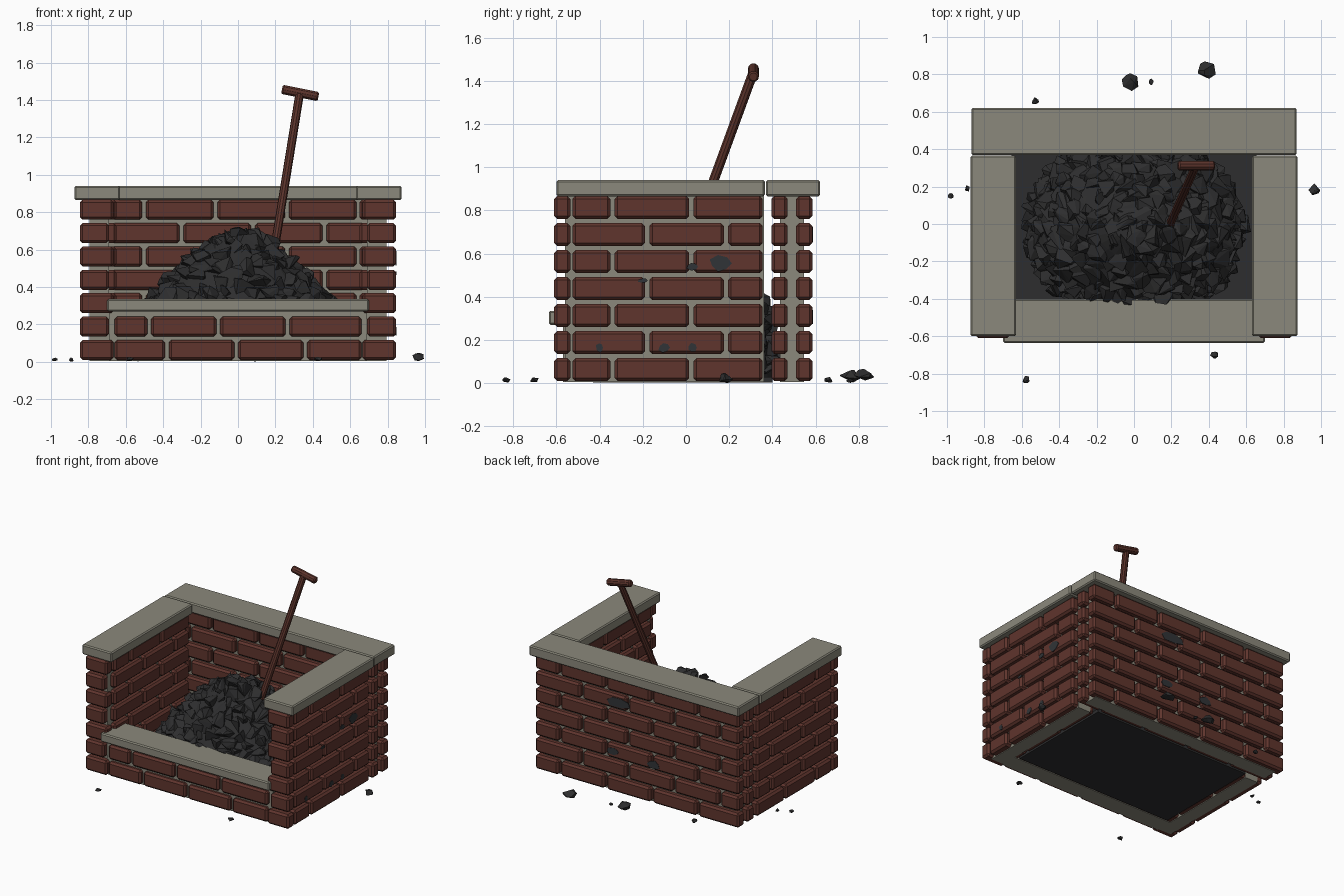
import bpy, bmesh, math, random
from mathutils import Vector, Matrix

random.seed(4)
cube = bpy.data.objects.get("Cube")
if cube:
    bpy.data.objects.remove(cube, do_unlink=True)


def material(name, rgb):
    m = bpy.data.materials.new(name)
    m.use_nodes = True
    m.diffuse_color = (*rgb, 1)
    bsdf = m.node_tree.nodes["Principled BSDF"]
    bsdf.inputs["Base Color"].default_value = (*rgb, 1)
    bsdf.inputs["Roughness"].default_value = 0.9
    return m


BRICK = material("red brick", (0.115, 0.035, 0.026))
STONE = material("grey stone", (0.26, 0.25, 0.2))
COAL = material("black coal", (0.027, 0.027, 0.028))
SOOT = material("soot", (0.03, 0.034, 0.038))
WOOD = material("brown wood", (0.105, 0.033, 0.024))


def finish(name, bm, mat, bevel=0):
    bmesh.ops.recalc_face_normals(bm, faces=bm.faces[:])
    mesh = bpy.data.meshes.new(name)
    bm.to_mesh(mesh)
    bm.free()
    mesh.materials.append(mat)
    ob = bpy.data.objects.new(name, mesh)
    bpy.context.collection.objects.link(ob)
    if bevel:
        mod = ob.modifiers.new("bevel", 'BEVEL')
        mod.width = bevel
        mod.segments = 1
        mod.limit_method = 'ANGLE'
    return ob


def box(bm, x, y, z):
    size = [b - a for a, b in (x, y, z)]
    mid = [(a + b) / 2 for a, b in (x, y, z)]
    bmesh.ops.create_cube(bm, size=1, matrix=Matrix.Translation(mid) @ Matrix.Diagonal((*size, 1)))


def slab(name, x, y, z, mat, bevel=0):
    bm = bmesh.new()
    box(bm, x, y, z)
    return finish(name, bm, mat, bevel)


def flip(span, side):
    return tuple(sorted(side * v for v in span))


def row_z(row):
    z = 0.01 + row * 0.125
    return z, z + 0.107


def spans(start, end, joint, pitch):
    """Split a course into bricks at regular joints."""
    cuts = [joint + pitch * k for k in range(-5, 6)]
    cuts = [start - 0.01] + [c for c in cuts if start + 0.06 < c < end - 0.06] + [end + 0.01]
    return [(a + 0.01, b - 0.01) for a, b in zip(cuts, cuts[1:])]


# Side walls: outer and inner brick faces, plus bricks across the front end
for side, label in ((1, "left"), (-1, "right")):
    bm = bmesh.new()
    for row in range(7):
        z = row_z(row)
        for y in spans(-0.525, 0.355, (-0.34, -0.18)[row % 2], 0.365):
            box(bm, flip((0.765, 0.845), side), y, z)
            box(bm, flip((0.65, 0.72), side), y, z)
        box(bm, flip(((0.665, 0.69)[row % 2], 0.845), side), (-0.61, -0.535), z)
    finish(label + "_wall_bricks", bm, BRICK, 0.014)
    slab(label + "_wall_mortar", flip((0.69, 0.795), side), (-0.56, 0.36), (0.005, 0.87), STONE)
    slab(label + "_wall_cap", flip((0.63, 0.875), side), (-0.6, 0.365), (0.865, 0.94), STONE, 0.008)

# Back wall
bm = bmesh.new()
for row in range(7):
    for x in spans(-0.845, 0.845, (-0.12, 0.08)[row % 2], 0.382):
        box(bm, x, (0.395, 0.47), row_z(row))
        box(bm, x, (0.51, 0.585), row_z(row))
finish("back_wall_bricks", bm, BRICK, 0.014)
slab("back_wall_mortar", (-0.795, 0.795), (0.435, 0.545), (0.005, 0.87), STONE)
slab("back_wall_cap", (-0.87, 0.87), (0.37, 0.62), (0.865, 0.94), STONE, 0.008)

# Low front wall and its ledge
bm = bmesh.new()
for row in range(2):
    for x in spans(-0.66, 0.66, (-0.01, -0.105)[row], 0.37):
        box(bm, x, (-0.6, -0.53), row_z(row))
        box(bm, x, (-0.48, -0.41), row_z(row))
finish("front_wall_bricks", bm, BRICK, 0.014)
slab("front_wall_mortar", (-0.69, 0.69), (-0.57, -0.44), (0.005, 0.28), STONE)
slab("front_ledge", (-0.7, 0.7), (-0.635, -0.4), (0.27, 0.335), STONE, 0.008)

# Floor of the bin
slab("bin_floor", (-0.655, 0.655), (-0.43, 0.4), (0.004, 0.03), COAL)


def chunk(bm, centre, radius, points=11, flat=1.0):
    verts = []
    for _ in range(points):
        v = Vector([random.gauss(0, 1) for _ in range(3)]).normalized() * radius * random.uniform(0.85, 1.1)
        v.z *= flat
        verts.append(bm.verts.new(Vector(centre) + v))
    out = bmesh.ops.convex_hull(bm, input=verts)
    loose = [g for g in out["geom_interior"] if isinstance(g, bmesh.types.BMVert)]
    bmesh.ops.delete(bm, geom=loose, context='VERTS')


# Coal heap: a dome covered with angular lumps
PROFILE = [(0, 0.69), (0.1, 0.67), (0.2, 0.6), (0.3, 0.52), (0.4, 0.4), (0.48, 0.31), (0.54, 0.18), (0.56, 0.02)]
HEAP_Y, HEAP_SQUASH = -0.02, 0.82


def heap_point(t, angle):
    i = min(int(t), len(PROFILE) - 2)
    (r0, z0), (r1, z1) = PROFILE[i], PROFILE[i + 1]
    f = t - i
    r = r0 + (r1 - r0) * f
    return Vector((r * math.cos(angle), HEAP_Y + r * HEAP_SQUASH * math.sin(angle), z0 + (z1 - z0) * f))


bm = bmesh.new()
rings = [[bm.verts.new(heap_point(t, math.tau * k / 24)) for k in range(24)]
         for t in range(1, len(PROFILE))]
bm.faces.new(rings[0])
for a, b in zip(rings, rings[1:]):
    for k in range(24):
        n = (k + 1) % 24
        bm.faces.new((a[k], a[n], b[n], b[k]))
for i in range(300):
    t = 7 * math.sqrt((i + 0.5) / 300)
    p = heap_point(t, i * 2.39996)
    radius = random.uniform(0.055, 0.085)
    p.z = max(p.z - 0.02, 0.09)
    chunk(bm, p, radius, 10, 0.85)
finish("coal_heap", bm, COAL)

# Loose lumps lying on the ground
LUMPS = [(-0.02, 0.76, 0.048), (0.09, 0.76, 0.017), (0.39, 0.82, 0.05), (-0.53, 0.66, 0.022),
         (-0.89, 0.19, 0.018), (-0.98, 0.15, 0.018), (0.962, 0.18, 0.036),
         (0.43, -0.7, 0.022), (-0.58, -0.83, 0.022)]
bm = bmesh.new()
for x, y, r in LUMPS:
    chunk(bm, (x, y, r * 0.7), r, 16, 0.65)
finish("loose_coal", bm, COAL)


def smudge(bm, u, z, half_u, half_z, place):
    """Thin irregular plate on a wall; place maps (u, depth, z) to space."""
    ring = []
    for k in range(7):
        a = math.tau * k / 7
        s = random.uniform(0.75, 1.05)
        ring.append((u + half_u * s * math.cos(a), z + half_z * s * math.sin(a)))
    front = bm.faces.new([bm.verts.new(place(p, 0, q)) for p, q in ring])
    out = bmesh.ops.extrude_face_region(bm, geom=[front])
    shift = place(0, 0.006, 0) - place(0, 0, 0)
    bmesh.ops.translate(bm, vec=shift, verts=[g for g in out["geom"] if isinstance(g, bmesh.types.BMVert)])


# Soot marks on one side wall and the back wall
bm = bmesh.new()
for y, z, hy, hz in [(0.16, 0.555, 0.055, 0.04), (0.03, 0.54, 0.03, 0.02), (-0.4, 0.165, 0.018, 0.025),
                     (-0.1, 0.165, 0.03, 0.025), (0.03, 0.165, 0.022, 0.022), (-0.2, 0.475, 0.025, 0.012)]:
    smudge(bm, y, z, hy, hz, lambda u, d, w: Vector((0.842 + d, u, w)))
finish("side_soot", bm, SOOT)
bm = bmesh.new()
for x, z, hx, hz in [(0.15, 0.69, 0.11, 0.045), (0.2, 0.31, 0.06, 0.03), (-0.14, 0.3, 0.06, 0.035)]:
    smudge(bm, x, z, hx, hz, lambda u, d, w: Vector((u, 0.582 + d, w)))
finish("back_soot", bm, SOOT)


def rod(name, start, end, radius, bevel=0):
    a, b = Vector(start), Vector(end)
    turn = (b - a).to_track_quat('Z', 'Y').to_matrix().to_4x4()
    bm = bmesh.new()
    bmesh.ops.create_cone(bm, cap_ends=True, segments=10, radius1=radius, radius2=radius,
                          depth=(b - a).length, matrix=Matrix.Translation((a + b) / 2) @ turn)
    return finish(name, bm, WOOD, bevel)


# Shovel handle standing in the heap
rod("shovel_shaft", (0.175, -0.04, 0.48), (0.33, 0.31, 1.435), 0.023)
rod("shovel_grip", (0.235, 0.312, 1.457), (0.43, 0.312, 1.418), 0.027, 0.008)
